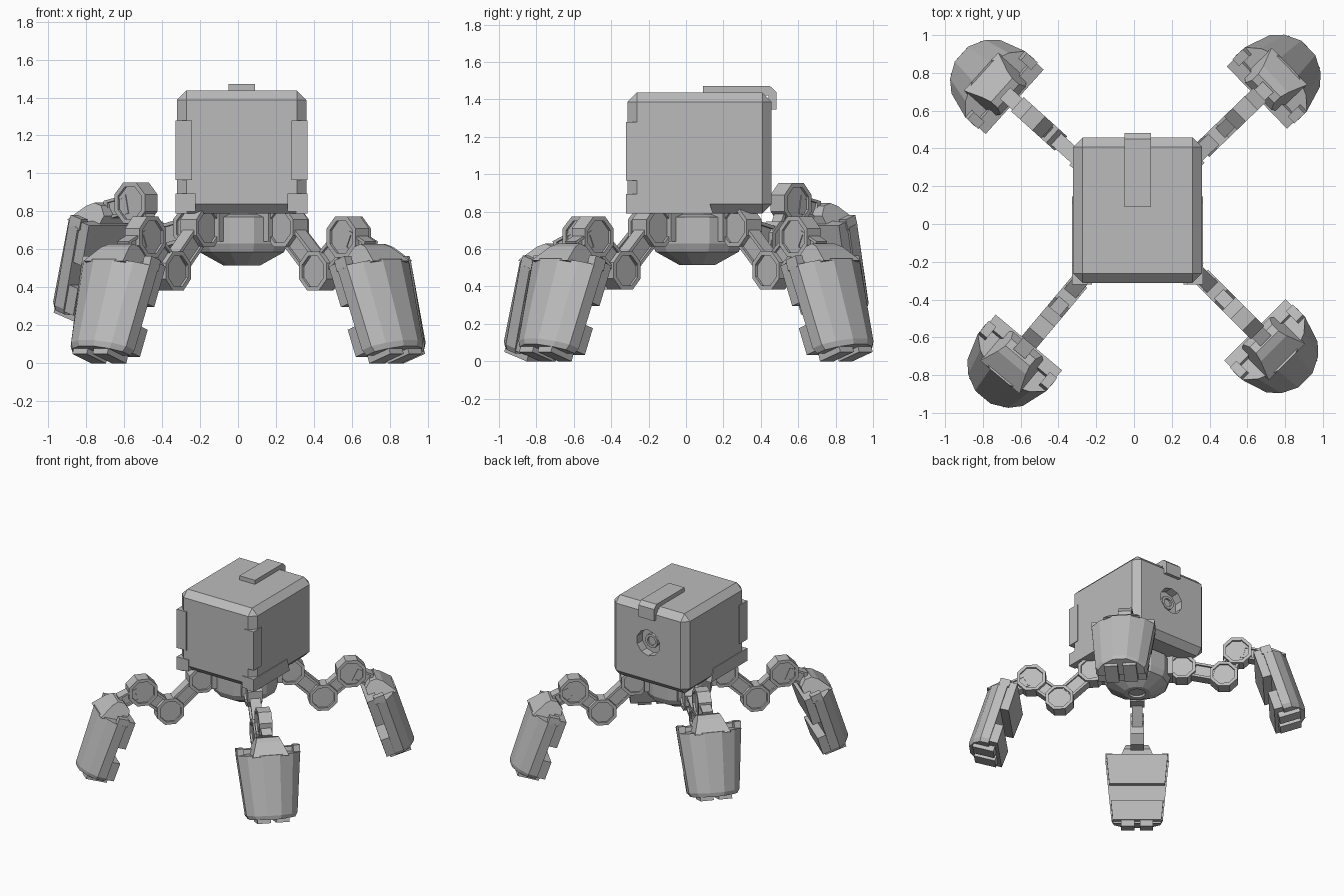
import bpy, bmesh, math
from mathutils import Matrix, Vector

old = bpy.data.objects.get("Cube")
if old:
    bpy.data.objects.remove(old, do_unlink=True)

metal = bpy.data.materials.new("plain grey")
metal.use_nodes = True
GREY = (0.5, 0.5, 0.5, 1)
metal.diffuse_color = GREY
metal.node_tree.nodes["Principled BSDF"].inputs["Base Color"].default_value = GREY

BASE = Matrix.Translation((0.02, 0.06, 0))
WORLD = Matrix.Identity(4)


def loft(name, rings, matrix=WORLD):
    """Skin a stack of equal-length rings and cap both ends."""
    bm = bmesh.new()
    rows = [[bm.verts.new(matrix @ Vector(p)) for p in ring] for ring in rings]
    n = len(rows[0])
    for a, b in zip(rows, rows[1:]):
        for i in range(n):
            j = (i + 1) % n
            bm.faces.new((a[i], a[j], b[j], b[i]))
    bm.faces.new(rows[0][::-1])
    bm.faces.new(rows[-1])
    bmesh.ops.recalc_face_normals(bm, faces=bm.faces)
    mesh = bpy.data.meshes.new(name)
    bm.to_mesh(mesh)
    bm.free()
    mesh.materials.append(metal)
    ob = bpy.data.objects.new(name, mesh)
    bpy.context.collection.objects.link(ob)
    return ob


def box(name, lo, hi, matrix=WORLD, top=1.0):
    """Box between two corners; top scales the upper width in y."""
    def ring(z, k):
        return [(lo[0], lo[1] * k, z), (hi[0], lo[1] * k, z),
                (hi[0], hi[1] * k, z), (lo[0], hi[1] * k, z)]
    return loft(name, [ring(lo[2], 1), ring(hi[2], top)], matrix)


def ngon(radius, sides):
    step = math.tau / sides
    return [(radius * math.cos((i + .5) * step), radius * math.sin((i + .5) * step))
            for i in range(sides)]


def turned(name, profile, sides, matrix):
    """Faceted turned form from (radius, height) pairs."""
    return loft(name, [[(x, y, z) for x, y in ngon(r, sides)] for r, z in profile], matrix)


def recessed(name, outline, half, matrix, rim=.78, depth=.015):
    """Plate in the xz plane whose two broad faces are sunk inside a rim."""
    steps = [(rim, depth - half), (rim, -half), (1, -half),
             (1, half), (rim, half), (rim, half - depth)]
    return loft(name, [[(x * k, y, z * k) for x, z in outline] for k, y in steps], matrix)


def bevel(ob, width):
    bm = bmesh.new()
    bm.from_mesh(ob.data)
    bmesh.ops.bevel(bm, geom=bm.edges[:], offset=width, segments=1, affect='EDGES')
    bm.to_mesh(ob.data)
    bm.free()


# Body block with an eye socket cut in its back
body = box("body", (-.322, -.312, .79), (.36, .458, 1.437))
bevel(body, .05)
EYE = Matrix.Translation((.02, .458, 1.14)) @ Matrix.Rotation(-math.pi / 2, 4, 'X')
cutter = turned("socket_cutter", [(.105, -.07), (.105, .05)], 10, EYE)
cutter.hide_render = True
cut = body.modifiers.new("socket", 'BOOLEAN')
cut.operation, cut.object, cut.solver = 'DIFFERENCE', cutter, 'EXACT'
bpy.context.view_layer.objects.active = body
bpy.ops.object.modifier_apply(modifier=cut.name)
bpy.data.objects.remove(cutter, do_unlink=True)
turned("eye_lens", [(.055, -.08), (.055, -.04), (.035, -.04), (.035, -.055)], 10, EYE)

# Top rail that folds over the back edge
rail = [(.09, 1.42), (.09, 1.47), (.45, 1.47), (.483, 1.44),
        (.483, 1.345), (.44, 1.345), (.44, 1.42)]
loft("top_rail", [[(x, y, z) for y, z in rail] for x in (-.05, .09)])

# Corner guards and lower side skirts, outer face first
for side, outer, inward in (("right", -.328, 1), ("left", .366, -1)):
    def plate(name, width, z0, z1):
        x0, x1 = sorted((outer, outer + inward * width))
        box(f"{side}_{name}", (x0, -.32, z0), (x1, -.22, z1))
    plate("corner_guard", .085, .965, 1.28)
    plate("lower_corner", .105, .8, .893)
    skirt = [(-.32, .79), (-.32, .893), (.11, .893), (.145, .79)]
    loft(side + "_skirt", [[(x, y, z) for y, z in skirt]
                           for x in (outer, outer + inward * .06)])

# Neck, hip ring and underside bowl
turned("neck", [(.13, .76), (.13, .82)], 12, BASE)
turned("hip_ring", [(.2, .785), (.25, .77), (.25, .63)], 12, BASE)
turned("bowl", [(.25, .63), (.23, .585), (.1, .515), (.065, .515), (.06, .53)], 12, BASE)


def joint(name, r, z, radius, half, leg):
    recessed(name, ngon(radius * 1.06, 8), half, leg @ Matrix.Translation((r, 0, z)))


def link(name, p, q, width, half, leg, trim=.075):
    """Recessed bar between two joints, stopping short of their centres."""
    d = Vector((q[0] - p[0], 0, q[1] - p[1]))
    turn = Matrix.Rotation(-math.atan2(d.z, d.x), 4, 'Y')
    mid = Matrix.Translation(((p[0] + q[0]) / 2, 0, (p[1] + q[1]) / 2))
    h, w = d.length / 2 - trim, width / 2
    recessed(name, [(-h, -w), (h, -w), (h, w), (-h, w)], half, leg @ mid @ turn, .7)


def build_foot(tag, leg, r, z):
    foot = leg @ Matrix.Translation((r, 0, z)) @ Matrix.Rotation(math.radians(-18), 4, 'Y')

    def wide(w):
        return .19 + .1 * w
    # Rounded outer shell
    half = [(-.06, 1), (.01, .99), (.07, .72), (.115, .28)]
    section = half + [(u, -v) for u, v in reversed(half)]
    loft(tag + "_foot_shell", [[(u * k, v * wide(w) * k, w) for u, v in section]
                               for w, k in ((0, .92), (.03, 1), (.48, 1))], foot)
    # Crown between the notches, sloping down outwards
    crown = [(.112, .47), (.04, .57), (0, .6), (-.05, .6), (-.1, .56), (-.1, .46)]
    loft(tag + "_foot_crown", [[(u, s * (.14 - (w - .46) * .4), w) for u, w in crown]
                               for s in (-1, 1)], foot)
    # Inner armour plates with a gap between them
    for name, lo, hi in (("upper", .29, .515), ("lower", .015, .165)):
        s = wide(lo) * .95
        box(f"{tag}_{name}_plate", (-.125, -s, lo), (-.05, s, hi), foot, wide(hi) / wide(lo))
    # Ears and toe pads on both sides
    for side, s in (("left", 1), ("right", -1)):
        a, b = sorted((s * .185, s * .236))
        box(f"{tag}_{side}_ear", (-.07, a, .47), (.01, b, .53), foot)
        a, b = sorted((s * .02, s * .12))
        box(f"{tag}_{side}_toe", (-.1, a, -.03), (.065, b, .02), foot)


def build_leg(tag, azimuth, knee, elbow, foot):
    leg = BASE @ Matrix.Rotation(math.radians(azimuth), 4, 'Z')
    hip = (.335, .715)
    ankle = (foot[0] - .19, foot[1] + .525)
    joint(tag + "_hip", *hip, .105, .055, leg)
    box(tag + "_hip_mount", (.18, -.07, .64), (.27, .07, .79), leg)
    joint(tag + "_knee", *knee, .105, .05, leg)
    joint(tag + "_elbow", *elbow, .11, .05, leg)
    link(tag + "_thigh", hip, knee, .12, .04, leg)
    link(tag + "_shin", knee, elbow, .12, .035, leg)
    link(tag + "_ankle", elbow, ankle, .1, .04, leg, .03)
    build_foot(tag, leg, *foot)


# Three standing legs and one raised leg
KNEE, ELBOW = (.58, .485), (.79, .665)
build_leg("front_left", -45, KNEE, ELBOW, (1.155, .058))
build_leg("back_left", 44, KNEE, ELBOW, (1.155, .058))
build_leg("front_right", 230, KNEE, ELBOW, (1.175, .058))
build_leg("back_right", 138, (.65, .645), (.75, .845), (1.155, .275))
